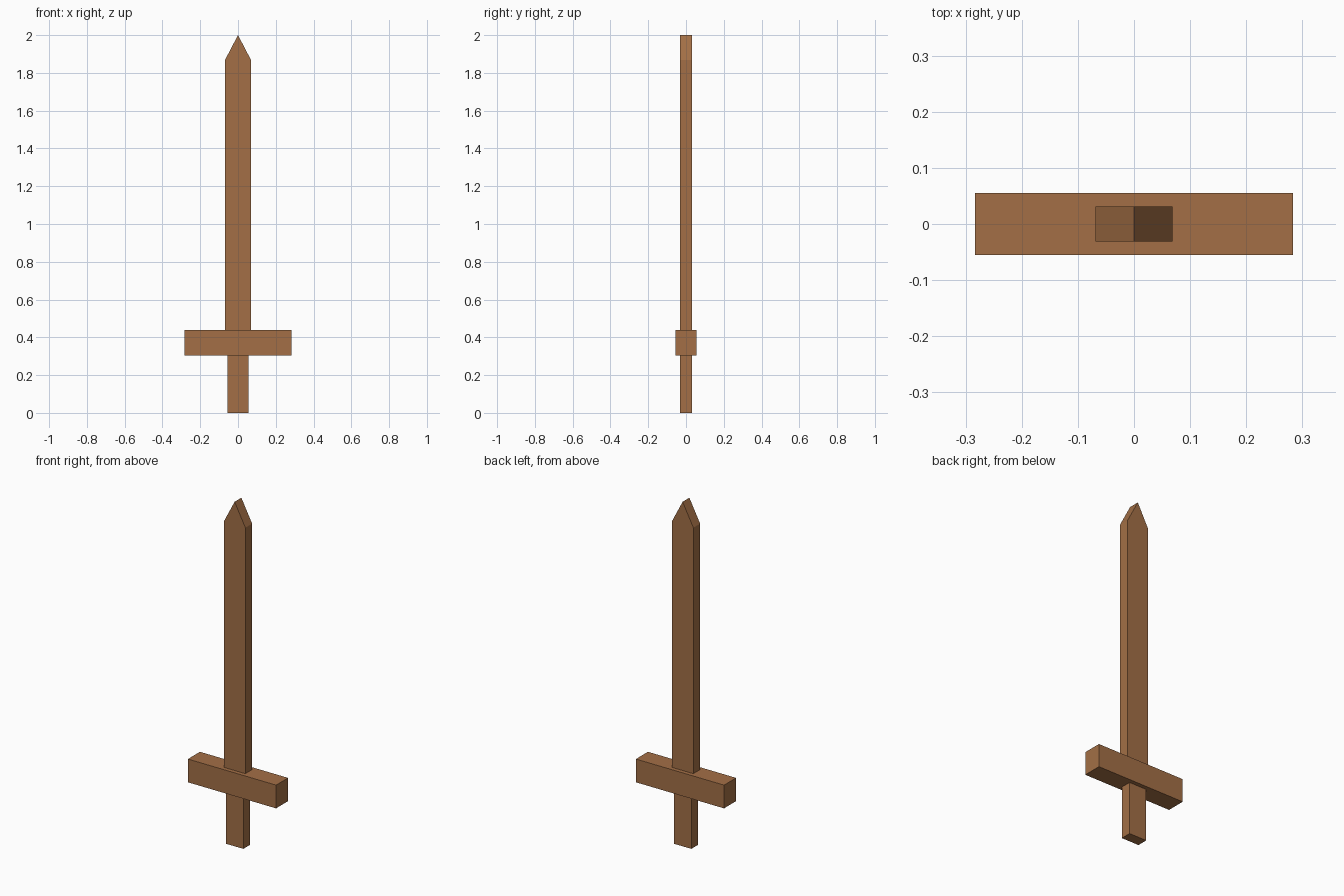
import bpy

if "Cube" in bpy.data.objects:
    bpy.data.objects.remove(bpy.data.objects["Cube"])

# One wood colour for the whole sword
wood = bpy.data.materials.new("brown_wood")
wood.diffuse_color = (0.366, 0.159, 0.061, 1)
wood.use_nodes = True
wood.node_tree.nodes["Principled BSDF"].inputs["Base Color"].default_value = wood.diffuse_color


def extruded(name, profile, half_depth):
    """Extrude a front-view (x, z) outline symmetrically along y."""
    n = len(profile)
    verts = [(x, y, z) for y in (-half_depth, half_depth) for x, z in profile]
    faces = [tuple(range(n)), tuple(reversed(range(n, 2 * n)))]
    faces += [(i, i + n, (i + 1) % n + n, (i + 1) % n) for i in range(n)]
    mesh = bpy.data.meshes.new(name)
    mesh.from_pydata(verts, [], faces)
    mesh.materials.append(wood)
    obj = bpy.data.objects.new(name, mesh)
    bpy.context.collection.objects.link(obj)
    return obj


def block(name, half_width, half_depth, z0, z1):
    w = half_width
    return extruded(name, [(-w, z0), (w, z0), (w, z1), (-w, z1)], half_depth)


# Grip and crossguard
block("grip", 0.056, 0.031, 0.0, 0.305)
block("crossguard", 0.283, 0.055, 0.305, 0.44)

# Blade with a roof-shaped tip
extruded("blade", [(-0.069, 0.44), (0.069, 0.44), (0.069, 1.868),
                   (0.0, 2.0), (-0.069, 1.868)], 0.031)
